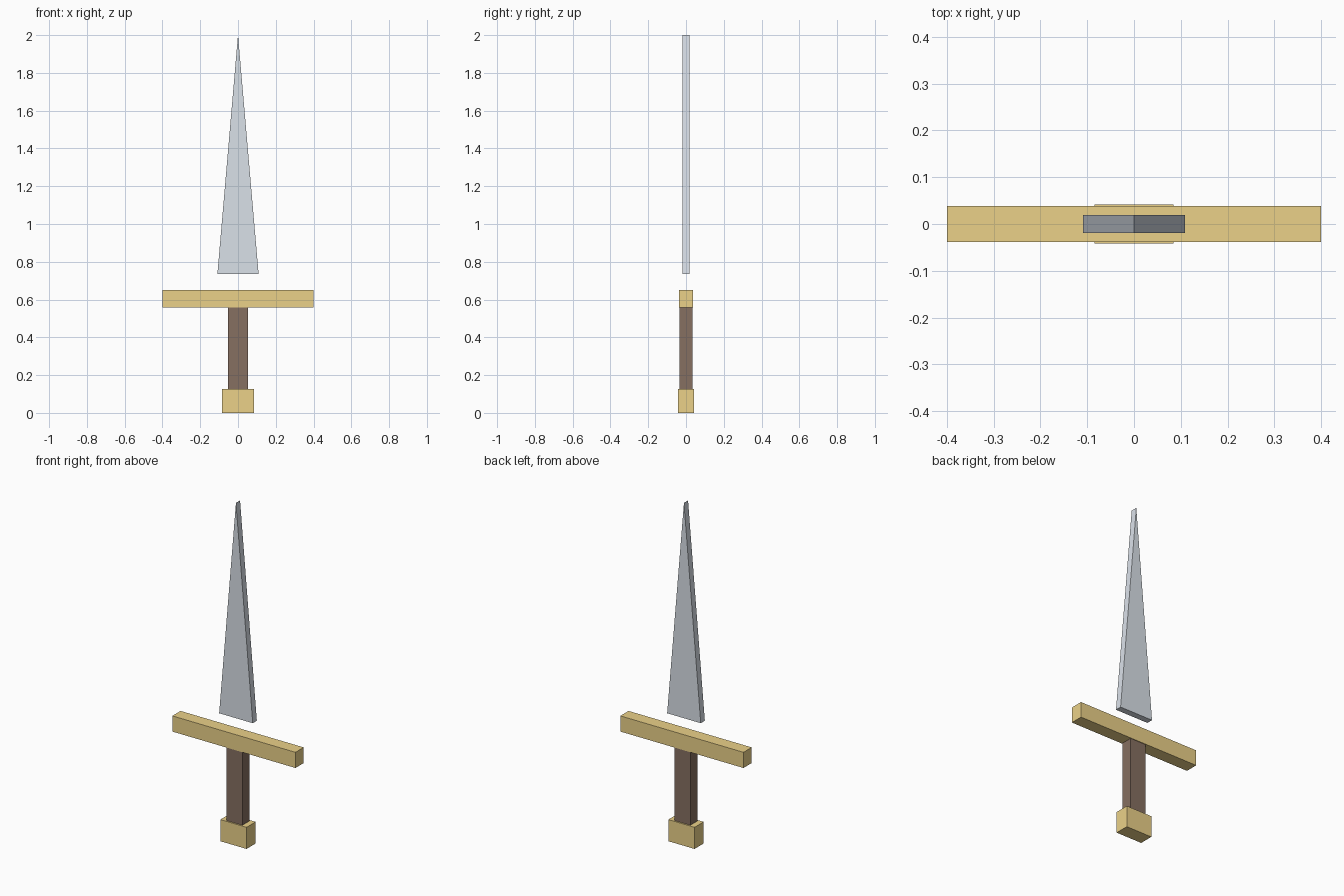
import bpy

if "Cube" in bpy.data.objects:
    bpy.data.objects.remove(bpy.data.objects["Cube"])


def material(name, rgb):
    mat = bpy.data.materials.new(name)
    mat.diffuse_color = (*rgb, 1)
    mat.use_nodes = True
    mat.node_tree.nodes["Principled BSDF"].inputs["Base Color"].default_value = mat.diffuse_color
    return mat


def prism(name, profile, half_depth, mat):
    """Extrude a front (x, z) outline evenly to both sides of y = 0."""
    n = len(profile)
    verts = [(x, y, z) for y in (-half_depth, half_depth) for x, z in profile]
    faces = [tuple(range(n)), tuple(reversed(range(n, 2 * n)))]
    faces += [(i, i + n, (i + 1) % n + n, (i + 1) % n) for i in range(n)]
    mesh = bpy.data.meshes.new(name)
    mesh.from_pydata(verts, [], faces)
    mesh.materials.append(mat)
    obj = bpy.data.objects.new(name, mesh)
    bpy.context.collection.objects.link(obj)
    return obj


def block(name, half_width, half_depth, z0, z1, mat):
    w = half_width
    return prism(name, [(-w, z0), (w, z0), (w, z1), (-w, z1)], half_depth, mat)


gold = material("gold", (0.83, 0.64, 0.25))
leather = material("dark_leather", (0.24, 0.16, 0.12))
steel = material("steel", (0.70, 0.75, 0.81))

# Hilt
block("pommel", 0.085, 0.042, 0.0, 0.127, gold)
block("grip", 0.052, 0.034, 0.127, 0.558, leather)
block("crossguard", 0.40, 0.038, 0.558, 0.65, gold)

# Triangular blade, floating clear of the guard
prism("blade", [(-0.109, 0.736), (0.109, 0.736), (0, 2.0)], 0.019, steel)
